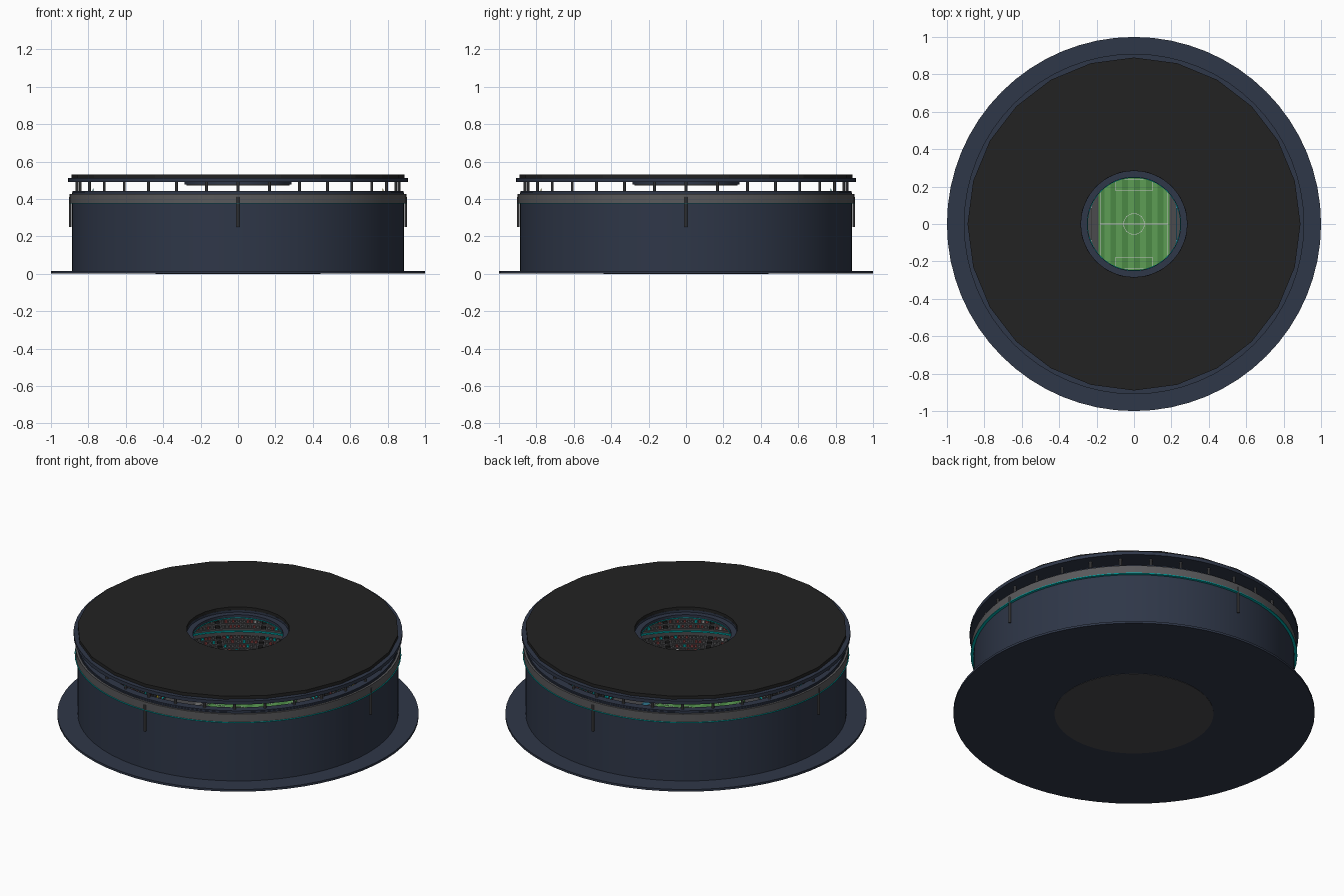
import bpy, bmesh, math, random
from mathutils import Matrix, Vector

if "Cube" in bpy.data.objects:
    bpy.data.objects.remove(bpy.data.objects["Cube"])

random.seed(4)


def mat(name, r, g, b):
    m = bpy.data.materials.new(name)
    m.diffuse_color = (r, g, b, 1)
    m.use_nodes = True
    m.node_tree.nodes["Principled BSDF"].inputs["Base Color"].default_value = m.diffuse_color
    return m


NAVY = mat("navy", 0.028, 0.038, 0.065)
DARK = mat("roof_black", 0.016, 0.016, 0.016)
GREY = mat("steel_grey", 0.10, 0.10, 0.105)
CONC = mat("concrete", 0.07, 0.07, 0.075)
TEAL = mat("teal_light", 0.0, 0.45, 0.45)
CYAN = mat("cyan", 0.1, 0.6, 0.9)
WHITE = mat("white", 0.8, 0.8, 0.8)
YELLOW = mat("yellow", 0.8, 0.6, 0.02)
RED = mat("seat_red", 0.25, 0.05, 0.05)
GRASS_A = mat("grass_dark", 0.07, 0.25, 0.06)
GRASS_B = mat("grass_light", 0.11, 0.34, 0.09)


def finish(name, bm, m, smooth=False):
    bmesh.ops.recalc_face_normals(bm, faces=bm.faces)
    me = bpy.data.meshes.new(name)
    bm.to_mesh(me)
    bm.free()
    ob = bpy.data.objects.new(name, me)
    bpy.context.collection.objects.link(ob)
    me.materials.append(m)
    if smooth:
        bpy.ops.object.select_all(action='DESELECT')
        ob.select_set(True)
        bpy.context.view_layer.objects.active = ob
        bpy.ops.object.shade_smooth_by_angle(angle=math.radians(30))
    return ob


def lathe(name, profile, m, n=64, smooth=True):
    """Revolve a closed (radius, z) profile around z."""
    bm = bmesh.new()
    rings = []
    for i in range(n):
        a = 2 * math.pi * i / n
        rings.append([bm.verts.new((r * math.cos(a), r * math.sin(a), z)) for r, z in profile])
    k = len(profile)
    for i in range(n):
        p, q = rings[i], rings[(i + 1) % n]
        for j in range(k):
            bm.faces.new((p[j], q[j], q[(j + 1) % k], p[(j + 1) % k]))
    return finish(name, bm, m, smooth)


def ring(name, r0, r1, z0, z1, m, n=64, smooth=True):
    return lathe(name, [(r0, z0), (r1, z0), (r1, z1), (r0, z1)], m, n, smooth)


def disc(name, r, z0, z1, m, n=64):
    bm = bmesh.new()
    bmesh.ops.create_cone(bm, cap_ends=True, segments=n, radius1=r, radius2=r, depth=z1 - z0,
                          matrix=Matrix.Translation((0, 0, (z0 + z1) / 2)))
    return finish(name, bm, m, True)


def add_box(bm, c, s, angle=0.0):
    bmesh.ops.create_cube(bm, size=1, matrix=Matrix.Rotation(angle, 4, 'Z')
                          @ Matrix.Translation(c) @ Matrix.Diagonal((*s, 1)))


def boxes(name, items, m):
    bm = bmesh.new()
    for it in items:
        add_box(bm, *it)
    return finish(name, bm, m)


def posts(name, count, r, rad, z0, z1, m):
    bm = bmesh.new()
    for i in range(count):
        rot = Matrix.Rotation(2 * math.pi * i / count, 4, 'Z')
        bmesh.ops.create_cone(bm, cap_ends=True, segments=10, radius1=rad, radius2=rad, depth=z1 - z0,
                              matrix=rot @ Matrix.Translation((r, 0, (z0 + z1) / 2)))
    return finish(name, bm, m, True)


# Base plaza, arena floor
disc("base_plaza", 1.0, 0.002, 0.015, NAVY)
disc("arena_floor", 0.44, 0.0, 0.022, CONC)

# Outer shell with grey band, light ring and pilasters
ring("outer_wall", 0.865, 0.888, 0.012, 0.435, NAVY)
ring("facade_band", 0.885, 0.9, 0.38, 0.428, GREY)
ring("facade_light", 0.886, 0.904, 0.375, 0.38, TEAL)
ring("wall_cap", 0.84, 0.885, 0.428, 0.442, NAVY)
posts("pilaster", 4, 0.897, 0.008, 0.25, 0.41, GREY)

# Roof: supports, deck, covering, opening rim
posts("roof_column", 32, 0.86, 0.008, 0.435, 0.495, GREY)
ring("roof_deck", 0.283, 0.91, 0.492, 0.513, NAVY)
ring("roof_cover", 0.285, 0.89, 0.513, 0.532, DARK, 24, False)
ring("opening_rim", 0.25, 0.286, 0.478, 0.5, NAVY)
ring("opening_truss", 0.262, 0.276, 0.472, 0.484, GREY)
ring("opening_light", 0.247, 0.252, 0.478, 0.483, TEAL)

# Two stepped seating tiers
TIERS = [("lower", 0.44, 0.63, 0.045, 0.185, 9), ("upper", 0.64, 0.85, 0.235, 0.425, 10)]
rows = []
for label, r0, r1, z0, z1, n in TIERS:
    dr, dz = (r1 - r0) / n, (z1 - z0) / (n - 1)
    prof = [(r0, 0.01)]
    for i in range(n):
        z = z0 + i * dz
        prof += [(r0 + i * dr, z), (r0 + (i + 1) * dr, z)]
        rows.append((r0 + (i + 0.6) * dr, z, dr, dz))
    prof.append((r1, 0.01))
    lathe(label + "_stand", prof, CONC, 64, False)
ring("tier_light", 0.632, 0.64, 0.215, 0.223, TEAL)
ring("pitch_wall_light", 0.434, 0.441, 0.04, 0.046, TEAL)

# Seats in sixteen sectors, leaving radial aisles
seat_sets = {"grey": (GREY, []), "red": (RED, []), "teal": (TEAL, []), "white": (WHITE, [])}
aisles = []
for r, z, dr, dz in rows:
    per = int(r * 2 * math.pi / 16 / 0.024)
    for s in range(16):
        a0 = s * math.pi / 8
        aisles.append(((r, 0, z + dz * 0.2), (dr * 0.9, 0.024, dz * 0.8), a0))
        gap = 0.02 / r
        for k in range(per):
            a = a0 + gap + (math.pi / 8 - 2 * gap) * (k + 0.5) / per
            key = random.choices(list(seat_sets), (55, 30, 9, 6))[0]
            seat_sets[key][1].append(((r, 0, z + 0.006), (0.01, 0.014, 0.013), a))
for key, (m, items) in seat_sets.items():
    boxes("seats_" + key, items, m)
boxes("aisle_stairs", aisles, DARK)

# Striped pitch
W, L = 0.19, 0.3
n = 12
for name, m, par in (("pitch_dark_stripes", GRASS_A, 0), ("pitch_light_stripes", GRASS_B, 1)):
    w = 2 * W / n
    boxes(name, [((-W + (i + 0.5) * w, 0, 0.025), (w, 2 * L, 0.008)) for i in range(par, n, 2)], m)

# Pitch markings
t, zl = 0.003, 0.0295
lines = [((0, 0, zl), (2 * W - 0.02, t, 0.002))]
for s in (-1, 1):
    lines += [((s * (W - 0.01), 0, zl), (t, 2 * L - 0.02, 0.002)),
              ((0, s * (L - 0.01), zl), (2 * W - 0.02, t, 0.002)),
              ((0, s * 0.18, zl), (0.2, t, 0.002)), ((0, s * 0.24, zl), (0.1, t, 0.002))]
    lines += [((x, s * 0.235, zl), (t, 0.11, 0.002)) for x in (-0.1, 0.1)]
boxes("pitch_lines", lines, WHITE)
ring("centre_circle", 0.054, 0.057, 0.0285, 0.0305, WHITE, 40)

# Goals
goal = []
for s in (-1, 1):
    goal += [((x, s * 0.29, 0.045), (0.004, 0.004, 0.034)) for x in (-0.03, 0.03)]
    goal.append(((0, s * 0.29, 0.062), (0.064, 0.004, 0.004)))
boxes("goals", goal, WHITE)

# Touchline boards
boxes("left_board", [((-0.228, 0, 0.035), (0.006, 0.2, 0.03))], WHITE)
boxes("right_board", [((0.228, 0, 0.035), (0.006, 0.2, 0.03))], CYAN)

# Small flags at the four sides of the top tier
for name, m, angles in (("teal_flags", TEAL, (90, 180)), ("yellow_flags", YELLOW, (0, 270))):
    bm = bmesh.new()
    for d in angles:
        bmesh.ops.create_cone(bm, cap_ends=True, segments=4, radius1=0.012, radius2=0.0, depth=0.1,
                              matrix=Matrix.Rotation(math.radians(d), 4, 'Z')
                              @ Matrix.Translation((0.775, 0, 0.415)))
    finish(name, bm, m)
